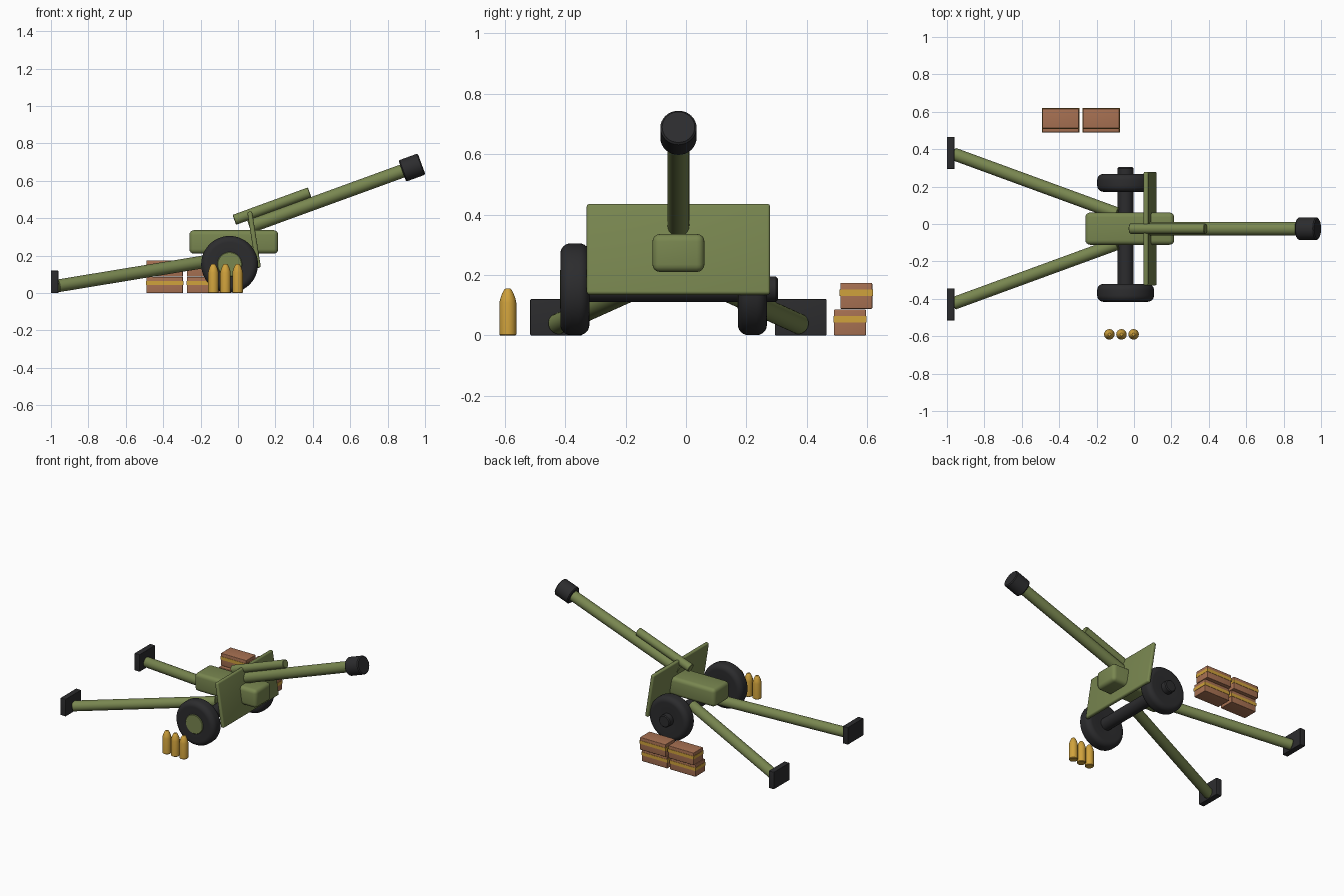
import bpy, bmesh, math
from mathutils import Vector, Matrix

if "Cube" in bpy.data.objects:
    bpy.data.objects.remove(bpy.data.objects["Cube"])


def material(name, rgb):
    m = bpy.data.materials.new(name)
    m.diffuse_color = (*rgb, 1)
    m.use_nodes = True
    m.node_tree.nodes["Principled BSDF"].inputs["Base Color"].default_value = m.diffuse_color
    return m


GREEN = material("olive green", (0.19, 0.24, 0.08))
BLACK = material("rubber black", (0.025, 0.025, 0.027))
BROWN = material("crate brown", (0.39, 0.165, 0.085))
GOLD = material("brass gold", (0.63, 0.36, 0.045))
CY = -0.025                                   # centre line of the gun


def finish(name, bm, mat):
    bmesh.ops.recalc_face_normals(bm, faces=bm.faces)
    me = bpy.data.meshes.new(name)
    bm.to_mesh(me)
    bm.free()
    me.materials.append(mat)
    ob = bpy.data.objects.new(name, me)
    bpy.context.collection.objects.link(ob)
    bpy.ops.object.select_all(action='DESELECT')
    ob.select_set(True)
    bpy.context.view_layer.objects.active = ob
    bpy.ops.object.shade_smooth_by_angle(angle=math.radians(35))
    return ob


def box(name, lo, hi, mat, bevel=0.0, tilt=0.0):
    lo, hi = Vector(lo), Vector(hi)
    bm = bmesh.new()
    bmesh.ops.create_cube(bm, size=1)
    bmesh.ops.scale(bm, vec=hi - lo, verts=bm.verts)
    if bevel:
        bmesh.ops.bevel(bm, geom=bm.edges[:], offset=bevel, segments=4,
                        profile=0.5, affect='EDGES')
    bm.transform(Matrix.Translation((lo + hi) / 2) @ Matrix.Rotation(tilt, 4, 'Y'))
    return finish(name, bm, mat)


def lathe(name, profile, start, direction, mat, sides=32):
    """Solid of revolution; profile is (radius, distance along the axis)."""
    bm = bmesh.new()
    rings = [[bm.verts.new((r * math.cos(a), r * math.sin(a), t))
              for a in (2 * math.pi * i / sides for i in range(sides))]
             for r, t in profile]
    for a, b in zip(rings, rings[1:]):
        for i in range(sides):
            j = (i + 1) % sides
            bm.faces.new((a[i], a[j], b[j], b[i]))
    bm.faces.new(rings[0])
    bm.faces.new(rings[-1])
    rot = Vector((0, 0, 1)).rotation_difference(Vector(direction)).to_matrix().to_4x4()
    bm.transform(Matrix.Translation(start) @ rot)
    return finish(name, bm, mat)


def rod(name, a, b, r, mat, rim=0.003):
    a, b = Vector(a), Vector(b)
    n = (b - a).length
    return lathe(name, [(r - rim, 0), (r, rim), (r, n - rim), (r - rim, n)], a, b - a, mat)


# Carriage body and sloped shield
box("carriage_body", (-0.26, CY - 0.086, 0.21), (0.215, CY + 0.086, 0.336), GREEN, 0.025)
box("gun_shield", (0.073, CY - 0.304, 0.133), (0.099, CY + 0.304, 0.437), GREEN, 0.01,
    math.radians(-9))

# Barrel, recoil cylinder and muzzle brake, all raised by 20 degrees
aim = Vector((math.cos(math.radians(20)), 0, math.sin(math.radians(20))))
muzzle = Vector((0.93, CY, 0.671))
rod("barrel", muzzle - aim * 0.925, muzzle, 0.036, GREEN)
rod("recoil_cylinder", (-0.02, CY, 0.391), (0.383, CY, 0.538), 0.028, GREEN)
rod("muzzle_brake", muzzle - aim * 0.055, muzzle + aim * 0.055, 0.06, BLACK, 0.006)

# Axle, tyres and hubs
WX, WZ = -0.045, 0.153
rod("axle", (WX, -0.33, WZ), (WX, 0.304, WZ), 0.042, BLACK, 0.006)
HW, R, C = 0.048, 0.152, 0.034                # tyre half width, radius, shoulder
arc = [math.radians(a) for a in range(0, 91, 15)]
tyre = [(0.06, 0.006)]
tyre += [(R - C + C * math.sin(a), C - C * math.cos(a)) for a in arc]
tyre += [(R - C + C * math.cos(a), 2 * HW - C + C * math.sin(a)) for a in arc]
tyre += [(0.06, 2 * HW - 0.006)]
for side, y in (("near", -0.368), ("far", 0.220)):
    lathe(side + "_tyre", tyre, (WX, y - HW, WZ), (0, 1, 0), BLACK, 48)
    rod(side + "_hub", (WX, y - HW - 0.001, WZ), (WX, y, WZ), 0.066, GREEN)

# Split trails with ground spades
for side, s in (("near", -1), ("far", 1)):
    rod(side + "_trail", (-0.09, CY + s * 0.08, 0.182), (-0.965, CY + s * 0.4, 0.038),
        0.034, GREEN)
    y = CY + s * 0.405
    box(side + "_spade", (-1.0, y - 0.086, 0), (-0.96, y + 0.086, 0.12), BLACK, 0.004)

# Stacked ammunition crates with painted bands
for col, x in (("left", -0.392), ("right", -0.176)):
    for row, y, z in (("lower", 0.543, 0), ("upper", 0.564, 0.088)):
        name = f"{col}_{row}_crate"
        box(name, (x - 0.098, y - 0.053, z), (x + 0.098, y + 0.053, z + 0.086), BROWN, 0.004)
        box(name + "_band", (x - 0.1, y - 0.055, z + 0.042), (x + 0.1, y + 0.055, z + 0.064), GOLD)

# Standing shells
shell = [(0.025, 0), (0.028, 0.003), (0.028, 0.108), (0.025, 0.122), (0.019, 0.139),
         (0.012, 0.152), (0.008, 0.155)]
for i, x in enumerate((-0.132, -0.067, -0.002)):
    lathe(f"shell_{i + 1}", shell, (x, -0.59, 0), (0, 0, 1), GOLD, 24)
